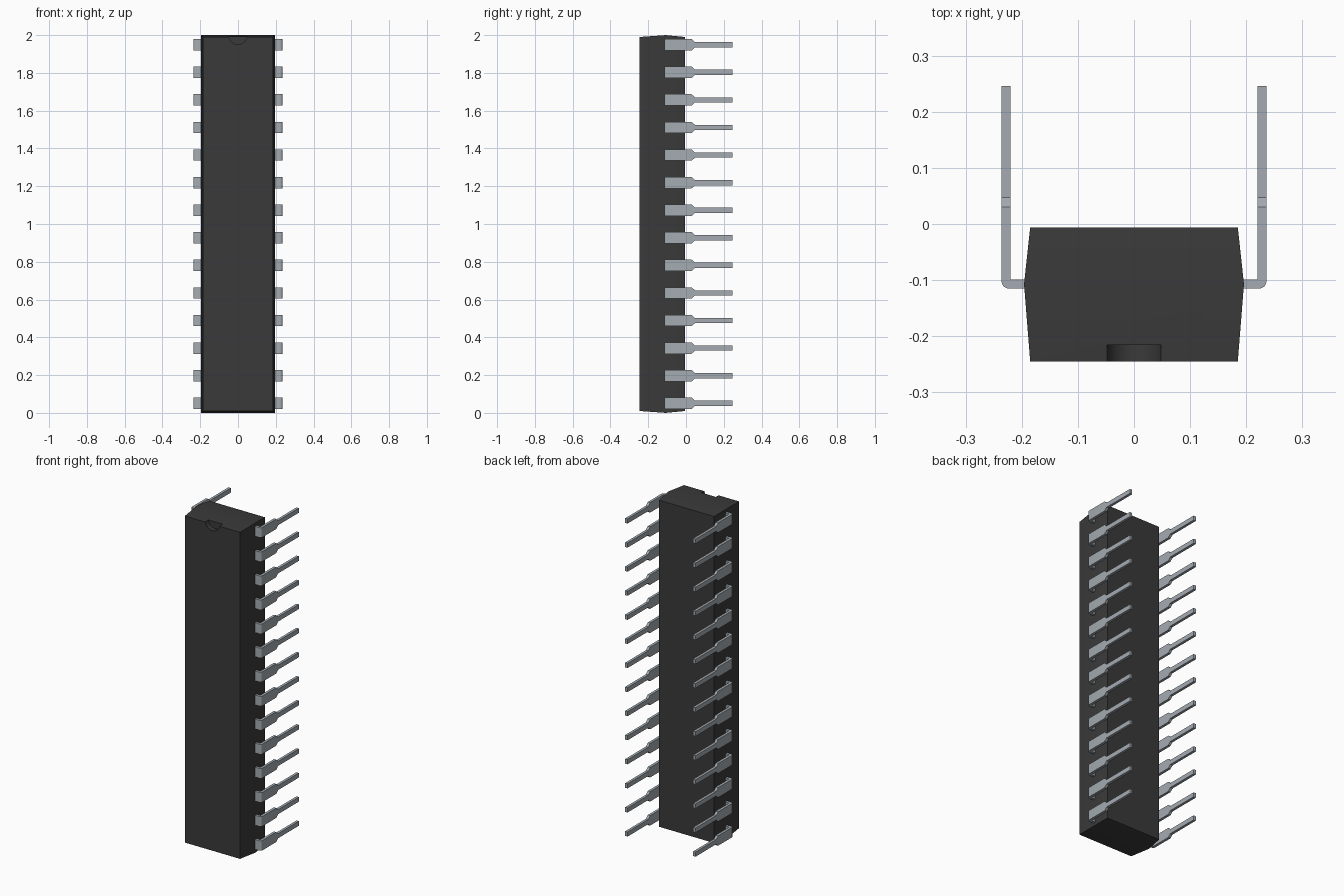
import bpy, bmesh, math

if "Cube" in bpy.data.objects:
    bpy.data.objects.remove(bpy.data.objects["Cube"], do_unlink=True)


def material(name, rgb, rough):
    m = bpy.data.materials.new(name)
    m.use_nodes = True
    m.diffuse_color = (*rgb, 1)
    bsdf = next(n for n in m.node_tree.nodes if n.type == 'BSDF_PRINCIPLED')
    bsdf.inputs["Base Color"].default_value = (*rgb, 1)
    bsdf.inputs["Roughness"].default_value = rough
    return m


black = material("black plastic", (0.042, 0.042, 0.042), 0.6)
metal = material("grey metal", (0.37, 0.41, 0.44), 0.4)


def loft(name, rings, mat):
    """Skin a list of four-point rings and cap both ends."""
    bm = bmesh.new()
    loops = [[bm.verts.new(p) for p in ring] for ring in rings]
    for a, b in zip(loops, loops[1:]):
        for i in range(4):
            j = (i + 1) % 4
            bm.faces.new((a[i], a[j], b[j], b[i]))
    bm.faces.new(loops[0])
    bm.faces.new(loops[-1])
    bmesh.ops.remove_doubles(bm, verts=bm.verts, dist=1e-5)
    bmesh.ops.recalc_face_normals(bm, faces=bm.faces)
    mesh = bpy.data.meshes.new(name)
    bm.to_mesh(mesh)
    bm.free()
    mesh.materials.append(mat)
    return mesh


def place(name, mesh, z=0.0):
    ob = bpy.data.objects.new(name, mesh)
    ob.location.z = z
    bpy.context.collection.objects.link(ob)
    return ob


def smooth(ob):
    bpy.ops.object.select_all(action='DESELECT')
    ob.select_set(True)
    bpy.context.view_layer.objects.active = ob
    bpy.ops.object.shade_smooth_by_angle(angle=math.radians(30))


# Body: a block that is widest along its parting line
MID = -0.107
rings = []
for y, w, e in ((-0.245, 0.185, 0.01), (MID, 0.196, 0.0), (-0.006, 0.185, 0.01)):
    rings.append([(-w, y, e), (w, y, e), (w, y, 2 - e), (-w, y, 2 - e)])
body = place("body", loft("body", rings, black))

# Half-round orientation notch at the top of the front face
bpy.ops.mesh.primitive_cylinder_add(vertices=48, radius=0.049, depth=0.1,
                                    location=(0, -0.266, 2.0),
                                    rotation=(math.pi / 2, 0, 0))
cutter = bpy.context.object
cutter.name = "notch_cutter"
cutter.hide_render = True
cutter.data.materials.append(black)
cut = body.modifiers.new("notch", 'BOOLEAN')
cut.operation = 'DIFFERENCE'
cut.solver = 'EXACT'
cut.object = cutter
bpy.context.view_layer.objects.active = body
bpy.ops.object.modifier_apply(modifier=cut.name)
bpy.data.objects.remove(cutter, do_unlink=True)
smooth(body)

# Pin: a flat strip leaving the body, bending back, then necking to a thin tip
T, OUT, WIDE, THIN, R = 0.016, 0.236, 0.03, 0.014, 0.013
Y0 = MID - T / 2


def pin_mesh(name, side):
    # stations: outer point, inner point, half width
    stations = [((0.188, Y0), (0.188, Y0 + T), WIDE)]
    for i in range(6):
        a = math.radians(18 * i)
        outer = (OUT - R + R * math.sin(a), Y0 + R - R * math.cos(a))
        stations.append((outer, (OUT - T, Y0 + T), WIDE))
    for y, w in ((0.03, WIDE), (0.047, THIN), (0.246, THIN)):
        stations.append(((OUT, y), (OUT - T, y), w))
    return loft(name, [[(side * o[0], o[1], -w), (side * o[0], o[1], w),
                        (side * n[0], n[1], w), (side * n[0], n[1], -w)]
                       for o, n, w in stations], metal)


# Two mirrored rows of fourteen pins
COUNT, PITCH = 14, 0.146
for label, side in (("left", 1), ("right", -1)):
    mesh = pin_mesh(label + "_pin", side)
    for k in range(COUNT):
        pin = place(f"{label}_pin_{k + 1}", mesh, 1 + (k - (COUNT - 1) / 2) * PITCH)
        if k == 0:
            smooth(pin)
